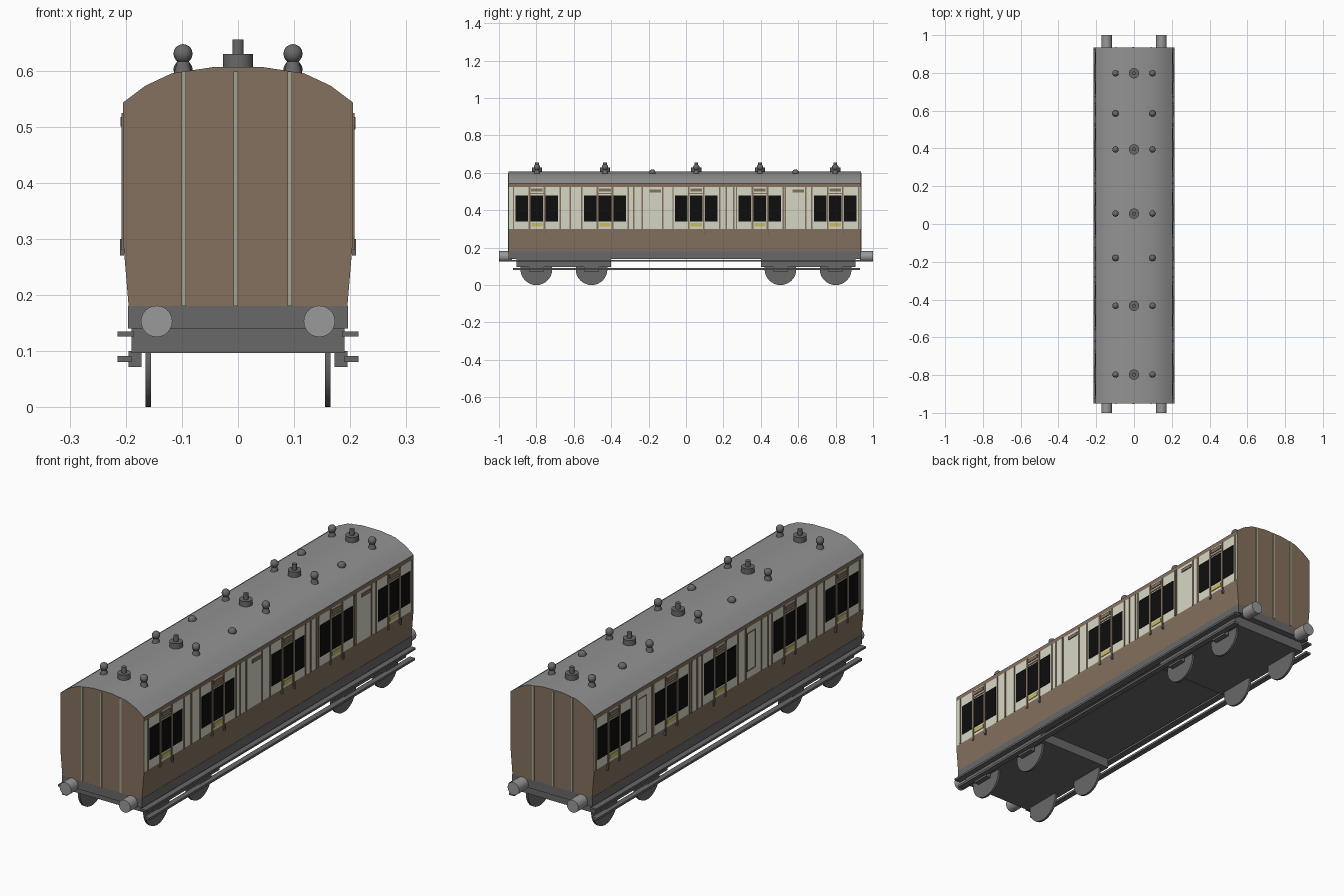
import bpy, bmesh, math
from mathutils import Matrix, Vector

if "Cube" in bpy.data.objects:
    bpy.data.objects.remove(bpy.data.objects["Cube"])


def material(name, r, g, b):
    m = bpy.data.materials.new(name)
    m.use_nodes = True
    m.diffuse_color = (r, g, b, 1)
    m.node_tree.nodes["Principled BSDF"].inputs["Base Color"].default_value = (r, g, b, 1)
    return m


BROWN = material("teak brown", 0.23, 0.165, 0.113)
CREAM = material("cream", 0.69, 0.69, 0.57)
ROOF = material("roof grey", 0.29, 0.29, 0.29)
DARK = material("underframe grey", 0.14, 0.14, 0.14)
STEEL = material("buffer grey", 0.32, 0.32, 0.32)
GLASS = material("window black", 0.004, 0.004, 0.004)
GOLD = material("door gold", 0.57, 0.5, 0.12)
SAGE = material("sage strip", 0.37, 0.37, 0.28)


def finish(name, bm, mats, smooth=False):
    bmesh.ops.recalc_face_normals(bm, faces=bm.faces)
    me = bpy.data.meshes.new(name)
    bm.to_mesh(me)
    bm.free()
    for m in mats:
        me.materials.append(m)
    ob = bpy.data.objects.new(name, me)
    bpy.context.collection.objects.link(ob)
    if smooth:
        bpy.ops.object.select_all(action="DESELECT")
        ob.select_set(True)
        bpy.context.view_layer.objects.active = ob
        bpy.ops.object.shade_smooth_by_angle(angle=math.radians(35))
    return ob


def boxes(name, spans, mat):
    """One object from boxes given as (x0, x1, y0, y1, z0, z1)."""
    bm = bmesh.new()
    for x0, x1, y0, y1, z0, z1 in spans:
        centre = Vector((x0 + x1, y0 + y1, z0 + z1)) / 2
        scale = Matrix.Diagonal((abs(x1 - x0), abs(y1 - y0), abs(z1 - z0), 1))
        bmesh.ops.create_cube(bm, size=1, matrix=Matrix.Translation(centre) @ scale)
    return finish(name, bm, [mat])


def cylinders(name, items, mat, axis="Z", sides=24):
    """One object from cylinders given as (centre, radius0, radius1, length)."""
    turn = {"Z": Matrix(), "X": Matrix.Rotation(math.pi / 2, 4, "Y"),
            "Y": Matrix.Rotation(math.pi / 2, 4, "X")}[axis]
    bm = bmesh.new()
    for centre, r0, r1, length in items:
        bmesh.ops.create_cone(bm, cap_ends=True, segments=sides, radius1=r0, radius2=r1,
                              depth=length, matrix=Matrix.Translation(centre) @ turn)
    return finish(name, bm, [mat], True)


def balls(name, centres, radius, mat):
    bm = bmesh.new()
    for c in centres:
        bmesh.ops.create_uvsphere(bm, u_segments=16, v_segments=10, radius=radius,
                                  matrix=Matrix.Translation(c))
    return finish(name, bm, [mat], True)


FRONT, BACK, WALL = -0.95, 0.935, 0.205
DOORS = [-0.797, -0.433, 0.055, 0.395, 0.798]
CLOSETS = [-0.165, 0.6]

# Coach body: half profile mirrored and extruded, coloured by height
half = [(0.195, 0.18), (WALL, 0.3), (WALL, 0.524), (WALL, 0.543),
        (0.165, 0.573), (0.118, 0.595), (0.045, 0.606)]
profile = half + [(-x, z) for x, z in reversed(half)]
bm = bmesh.new()
rings = [[bm.verts.new((x, y, z)) for x, z in profile] for y in (FRONT, BACK)]
for ring in rings:
    bm.faces.new(ring)
n = len(profile)
for i in range(n):
    j = (i + 1) % n
    f = bm.faces.new((rings[0][i], rings[0][j], rings[1][j], rings[1][i]))
    z = f.calc_center_median().z
    f.material_index = 2 if z > 0.545 else 1 if 0.32 < z < 0.52 else 0
finish("coach_body", bm, [BROWN, CREAM, ROOF], True)

# Side details, repeated on both sides
glass, frames, plates, louvres, handles = [], [], [], [], []
for s in (-1, 1):
    def plate(y, width, z0, z1, depth):
        return (s * (WALL - 0.002), s * (WALL + depth), y - width / 2, y + width / 2, z0, z1)

    for d in DOORS:
        glass += [plate(d + o, 0.067, 0.34, 0.48, 0.002) for o in (-0.08, 0, 0.08)]
        frames += [plate(d + o, 0.01, 0.28, 0.524, 0.003) for o in (-0.04, 0.04)]
        frames += [plate(d + o, 0.007, 0.3, 0.524, 0.003) for o in (-0.125, 0.125)]
        frames.append(plate(d, 0.075, 0.486, 0.493, 0.003))
        louvres.append(plate(d, 0.062, 0.5, 0.517, 0.004))
        plates.append(plate(d, 0.06, 0.312, 0.331, 0.003))
        handles.append(plate(d + 0.045, 0.006, 0.27, 0.3, 0.005))
    for c in CLOSETS:
        frames += [plate(c + o, 0.008, 0.3, 0.524, 0.003) for o in (-0.07, 0.04)]
        if s > 0:
            louvres.append(plate(c, 0.062, 0.495, 0.51, 0.004))
        else:
            frames += [plate(c + o, 0.004, 0.33, 0.5, 0.002) for o in (-0.028, 0.028)]
            frames += [plate(c, 0.056, z, z + 0.004, 0.002) for z in (0.33, 0.496)]
    frames += [plate(y, 0.008, 0.3, 0.524, 0.003) for y in (-0.62, -0.28, 0.215, 0.255)]
boxes("window_panes", glass, GLASS)
boxes("side_mouldings", frames, BROWN)
boxes("ventilator_louvres", louvres, BROWN)
boxes("door_plates", plates, GOLD)
boxes("door_handles", handles, DARK)

# Vertical strips on both ends
boxes("end_strips", [(x - 0.004, x + 0.004, y - 0.003, y + 0.003, 0.18, 0.598)
                     for x in (-0.097, -0.004, 0.092) for y in (FRONT, BACK)], SAGE)

# Underframe, bogies and axle guards
boxes("underframe", [(-0.196, 0.196, FRONT, BACK, 0.14, 0.18)], DARK)
boxes("bogie_frames", [(-0.19, 0.19, s * 0.4, s * 0.905, 0.097, 0.14) for s in (-1, 1)], DARK)
AXLES = [-0.8, -0.505, 0.505, 0.8]
boxes("axle_boxes", [(s * 0.172, s * 0.195, a - 0.04, a + 0.04, 0.072, 0.1)
                     for s in (-1, 1) for a in AXLES], DARK)
cylinders("wheels", [((s * 0.16, a, 0.085), 0.085, 0.085, 0.01)
                     for s in (-1, 1) for a in AXLES], DARK, "X", 32)

# Long step boards
boxes("upper_step_boards", [(s * 0.185, s * 0.215, FRONT, BACK, 0.126, 0.135)
                            for s in (-1, 1)], DARK)
boxes("lower_step_boards", [(s * 0.19, s * 0.215, -0.925, 0.93, 0.081, 0.091)
                            for s in (-1, 1)], DARK)

# Buffers
cylinders("buffers", [((x, e * 0.965, 0.153), 0.028, 0.028, 0.07)
                      for x in (-0.145, 0.145) for e in (-1, 1)], STEEL, "Y")

# Roof lamps and ventilators
cylinders("lamp_bases", [((0, d, 0.617), 0.027, 0.027, 0.025) for d in DOORS], DARK)
cylinders("lamp_chimneys", [((0, d, 0.64), 0.01, 0.01, 0.03) for d in DOORS], DARK)
cylinders("ventilator_stems", [((s * 0.098, d, 0.606), 0.016, 0.011, 0.02)
                               for s in (-1, 1) for d in DOORS], DARK, sides=16)
balls("ventilator_balls", [(s * 0.098, d, 0.63) for s in (-1, 1) for d in DOORS], 0.017, DARK)
balls("low_ventilators", [(s * 0.098, c - 0.015, 0.602)
                          for s in (-1, 1) for c in CLOSETS], 0.017, DARK)
